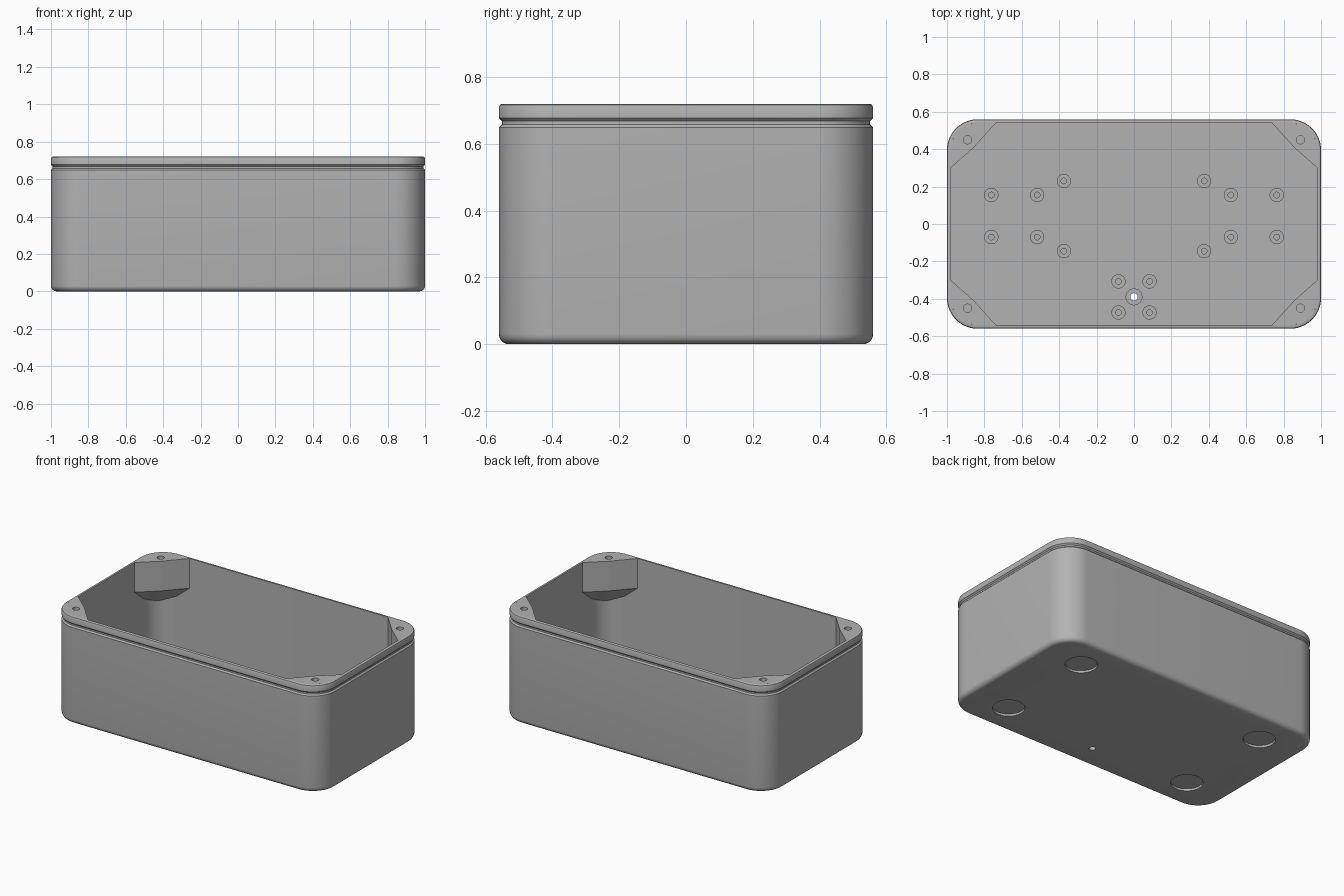
import bpy, bmesh
from math import cos, sin, pi, radians
from mathutils import Vector

if "Cube" in bpy.data.objects:
    bpy.data.objects.remove(bpy.data.objects["Cube"], do_unlink=True)

HX, HY, TOP, RAD = 1.0, 0.56, 0.72, 0.165
WALL, FLOOR = 0.02, 0.04

grey = bpy.data.materials.new("plain grey")
grey.use_nodes = True
GREY = (0.45, 0.45, 0.45, 1)
grey.diffuse_color = GREY
grey.node_tree.nodes["Principled BSDF"].inputs["Base Color"].default_value = GREY


def finish(bm, name, angle=30):
    bmesh.ops.remove_doubles(bm, verts=bm.verts, dist=1e-5)
    bmesh.ops.recalc_face_normals(bm, faces=bm.faces)
    mesh = bpy.data.meshes.new(name)
    bm.to_mesh(mesh)
    bm.free()
    mesh.materials.append(grey)
    ob = bpy.data.objects.new(name, mesh)
    bpy.context.collection.objects.link(ob)
    if angle:
        smooth(ob, angle)
    return ob


def smooth(ob, angle=30):
    bpy.ops.object.select_all(action='DESELECT')
    ob.select_set(True)
    bpy.context.view_layer.objects.active = ob
    bpy.ops.object.shade_smooth_by_angle(angle=radians(angle))


def loft(bm, rings, closed_ends=True, cyclic=False):
    """Skin a list of equal point loops."""
    loops = [[bm.verts.new(p) for p in ring] for ring in rings]
    pairs = list(zip(loops, loops[1:]))
    if cyclic:
        pairs.append((loops[-1], loops[0]))
    for a, b in pairs:
        for i in range(len(a)):
            j = (i + 1) % len(a)
            bm.faces.new((a[i], a[j], b[j], b[i]))
    if closed_ends and not cyclic:
        bm.faces.new(loops[0])
        bm.faces.new(loops[-1])


def rounded_rect(inset, z, steps=14):
    r = RAD - inset
    pts = []
    for k, (sx, sy) in enumerate(((1, 1), (-1, 1), (-1, -1), (1, -1))):
        for i in range(steps + 1):
            a = pi / 2 * (k + i / steps)
            pts.append((sx * (HX - RAD) + r * cos(a), sy * (HY - RAD) + r * sin(a), z))
    return pts


def circle(x, y, z, r, n=32):
    return [(x + r * cos(2 * pi * i / n), y + r * sin(2 * pi * i / n), z) for i in range(n)]


def cut(ob, holes, name):
    """Subtract round holes given as (x, y, z0, z1, radius)."""
    bm = bmesh.new()
    for x, y, z0, z1, r in holes:
        loft(bm, [circle(x, y, z0, r), circle(x, y, z1, r)])
    cutter = finish(bm, name, 0)
    cutter.hide_render = True
    mod = ob.modifiers.new("holes", 'BOOLEAN')
    mod.operation, mod.solver, mod.object = 'DIFFERENCE', 'EXACT', cutter
    bpy.context.view_layer.objects.active = ob
    bpy.ops.object.modifier_apply(modifier=mod.name)
    bpy.data.objects.remove(cutter, do_unlink=True)
    smooth(ob)


# Hollow case: filleted base, groove, lip, then the inside down to the floor
FILLET = 0.03
profile = [(FILLET * (1 - sin(a)), FILLET * (1 - cos(a))) for a in (pi / 12 * i for i in range(7))]
profile += [(0, 0.649), (0.009, 0.658), (0.009, 0.668), (0, 0.677),
            (0, TOP - 0.01), (0.003, TOP - 0.003), (0.01, TOP),
            (WALL, TOP), (WALL, FLOOR)]
bm = bmesh.new()
loft(bm, [rounded_rect(d, z) for d, z in profile])
case = finish(bm, "case_shell")

# Foot recesses and the drilled hole in the floor
HOLE_Y = -0.39
holes = [(sx * 0.7, sy * 0.34, -0.1, 0.015, 0.098) for sx in (-1, 1) for sy in (-1, 1)]
cut(case, holes + [(0, HOLE_Y, -0.1, 0.1, 0.02)], "floor_cutter")


# Corner screw posts: kinked inner face, underside sloping down to the wall
def corner_post(sx, sy, name):
    r, cx, cy = RAD - WALL, HX - RAD, HY - RAD
    start, kink, end = Vector((HX - WALL, 0.30)), Vector((0.86, 0.406)), Vector((0.738, HY - WALL))
    n = 6
    front = [start.lerp(kink, i / n) for i in range(n)] + [kink.lerp(end, i / n) for i in range(n + 1)]
    arc = [Vector((cx + r * cos(a), cy + r * sin(a))) for a in
           (pi / 2 * i / (2 * n - 2) for i in range(2 * n - 1))]
    back = [start] + arc + [end]
    low = TOP - 0.2

    def pt(p, z):
        return (sx * p.x, sy * p.y, z)
    bm = bmesh.new()
    rows = []
    for f, b in zip(front, back):
        drop = low - (b - f).length
        rows.append([bm.verts.new(v) for v in
                     (pt(f, TOP), pt(b, TOP), pt(b, drop), pt(f, low))])
    for a, b in zip(rows, rows[1:]):
        for i in range(4):
            j = (i + 1) % 4
            bm.faces.new((a[i], a[j], b[j], b[i]))
    bmesh.ops.dissolve_degenerate(bm, dist=1e-5, edges=bm.edges)
    post = finish(bm, name, 5)
    cut(post, [(sx * 0.89, sy * 0.45, TOP - 0.16, TOP + 0.1, 0.022)], "screw_cutter")


for sx, side in ((1, "left"), (-1, "right")):
    for sy, end in ((-1, "front"), (1, "back")):
        corner_post(sx, sy, f"{end}_{side}_screw_post")


# Floor standoffs with blind screw holes
def tube(name, x, y, height, outer, inner, through=False):
    bm = bmesh.new()
    z0, z1 = FLOOR, FLOOR + height
    rings = [circle(x, y, z0, outer), circle(x, y, z1, outer),
             circle(x, y, z1, inner), circle(x, y, z0 + 0.002, inner)]
    loft(bm, rings, closed_ends=not through, cyclic=through)
    finish(bm, name)


spots = [(0.763, 0.155), (0.763, -0.07), (0.518, 0.155), (0.518, -0.07),
         (0.375, 0.23), (0.375, -0.145), (0.083, HOLE_Y + 0.083), (0.083, HOLE_Y - 0.083)]
for i, (x, y) in enumerate(spots, 1):
    tube(f"left_standoff_{i}", x, y, 0.05, 0.038, 0.015)
    tube(f"right_standoff_{i}", -x, y, 0.05, 0.038, 0.015)
tube("hole_boss", 0, HOLE_Y, 0.02, 0.045, 0.02, through=True)
